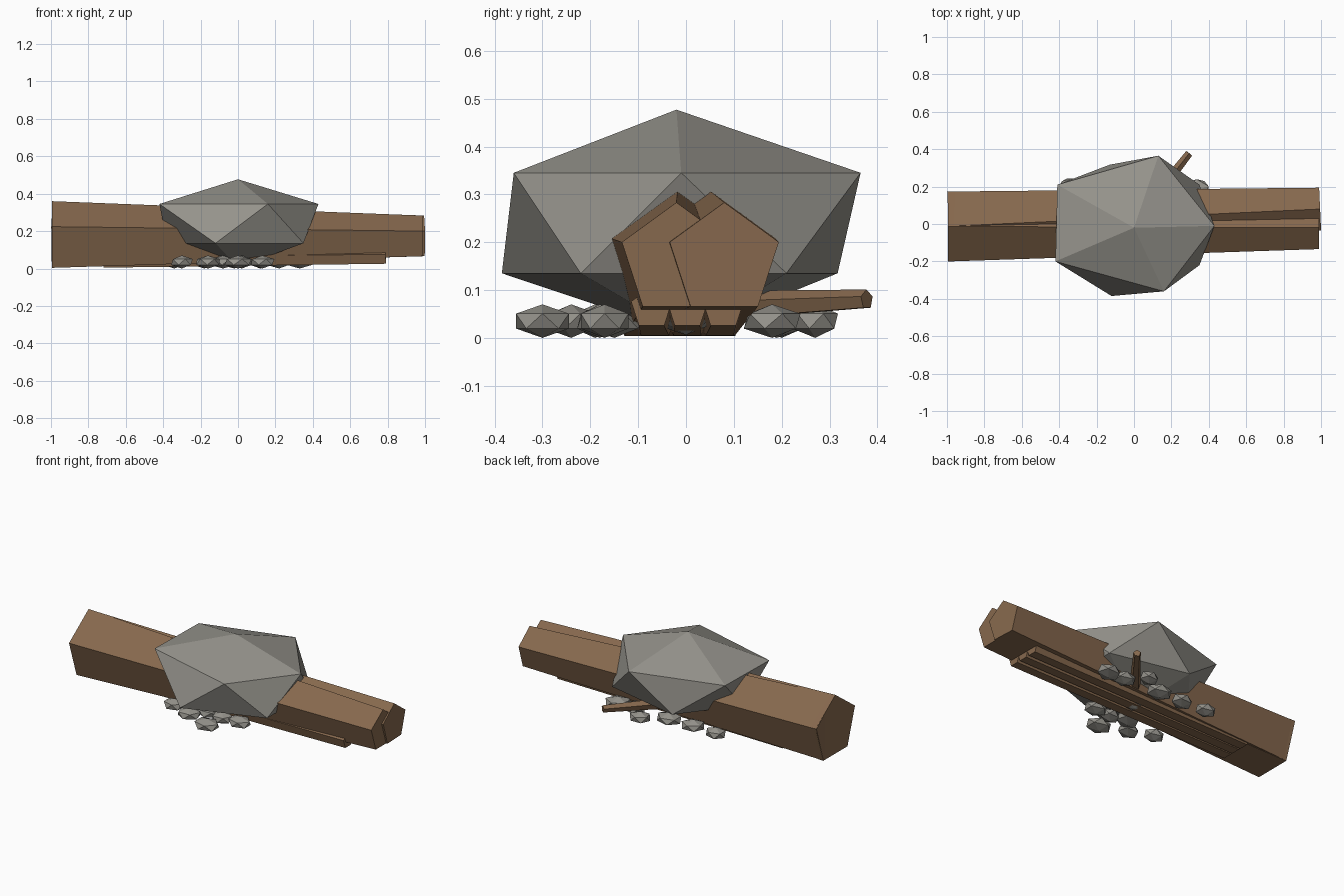
import bpy, bmesh, math
from mathutils import Vector

if "Cube" in bpy.data.objects:
    bpy.data.objects.remove(bpy.data.objects["Cube"])


def material(name, rgb):
    m = bpy.data.materials.new(name)
    m.diffuse_color = (*rgb, 1)
    m.use_nodes = True
    m.node_tree.nodes["Principled BSDF"].inputs["Base Color"].default_value = m.diffuse_color
    return m


BARK = material("bark", (0.24, 0.14, 0.075))
STONE = material("stone", (0.30, 0.29, 0.26))


def finish(bm, name, mat):
    bmesh.ops.recalc_face_normals(bm, faces=bm.faces)
    me = bpy.data.meshes.new(name)
    bm.to_mesh(me)
    bm.free()
    me.materials.append(mat)
    ob = bpy.data.objects.new(name, me)
    bpy.context.collection.objects.link(ob)
    return ob


def branch(name, start, end, r0, r1):
    """Tapered five-sided log with one edge on top."""
    a, b = Vector(start), Vector(end)
    d = (b - a).normalized()
    side = Vector((0, 0, 1)).cross(d).normalized()
    up = d.cross(side)
    bm = bmesh.new()
    rings = []
    for c, r in ((a, r0), (b, r1)):
        rings.append([bm.verts.new(c + r * (math.sin(t) * side + math.cos(t) * up))
                      for t in (math.tau * i / 5 for i in range(5))])
    for i in range(5):
        j = (i + 1) % 5
        bm.faces.new((rings[0][i], rings[0][j], rings[1][j], rings[1][i]))
    bm.faces.new(rings[0])
    bm.faces.new(rings[1])
    return finish(bm, name, BARK)


# forked trunk: two logs sharing the thick end
branch("trunk_front", (-0.995, -0.013, 0.163), (0.99, -0.02, 0.163), 0.197, 0.12)
branch("trunk_back", (-0.99, -0.012, 0.163), (0.995, 0.08, 0.163), 0.195, 0.12)

# thin branches under the trunk
for i, y in enumerate((-0.072, 0.003, 0.078)):
    branch(f"under_branch_{i + 1}", (-0.72, y * 0.9, 0.045), (0.79, y, 0.062), 0.05, 0.045)

# side twig poking out behind
branch("side_twig", (0.0, 0.0, 0.062), (0.295, 0.378, 0.08), 0.036, 0.021)

# boulder: distorted icosahedron
bm = bmesh.new()
upper = [(-0.42, -0.2), (0.16, -0.36), (0.43, -0.01), (0.13, 0.365), (-0.41, 0.21)]
lower = [(-0.12, -0.385), (0.35, -0.22), (0.35, 0.21), (-0.13, 0.317), (-0.38, 0.0)]
top = bm.verts.new((0, -0.02, 0.477))
bottom = bm.verts.new((0, 0, 0.006))
u = [bm.verts.new((x, y, 0.345)) for x, y in upper]
w = [bm.verts.new((x, y, 0.135)) for x, y in lower]
for i in range(5):
    j = (i + 1) % 5
    bm.faces.new((top, u[i], u[j]))
    bm.faces.new((u[i], w[i], u[j]))
    bm.faces.new((w[i], w[j], u[j]))
    bm.faces.new((bottom, w[j], w[i]))
finish(bm, "boulder", STONE)

# pebbles scattered around the boulder
spots = [(-0.3, -0.19), (-0.16, -0.24), (0.0, -0.3), (0.02, -0.18), (0.13, -0.17),
         (-0.08, -0.15), (-0.34, 0.2), (-0.18, 0.19), (-0.02, 0.19), (0.12, 0.27),
         (0.22, 0.18), (0.33, 0.18)]
for i, (x, y) in enumerate(spots):
    bm = bmesh.new()
    bmesh.ops.create_icosphere(bm, subdivisions=1, radius=1)
    ob = finish(bm, f"pebble_{i + 1}", STONE)
    s = 0.065 + 0.008 * (i % 3)
    ob.scale = (s, s * 0.8, 0.035)
    ob.location = (x, y, 0.035)
    ob.rotation_euler[2] = 0.3 * (i % 2)
